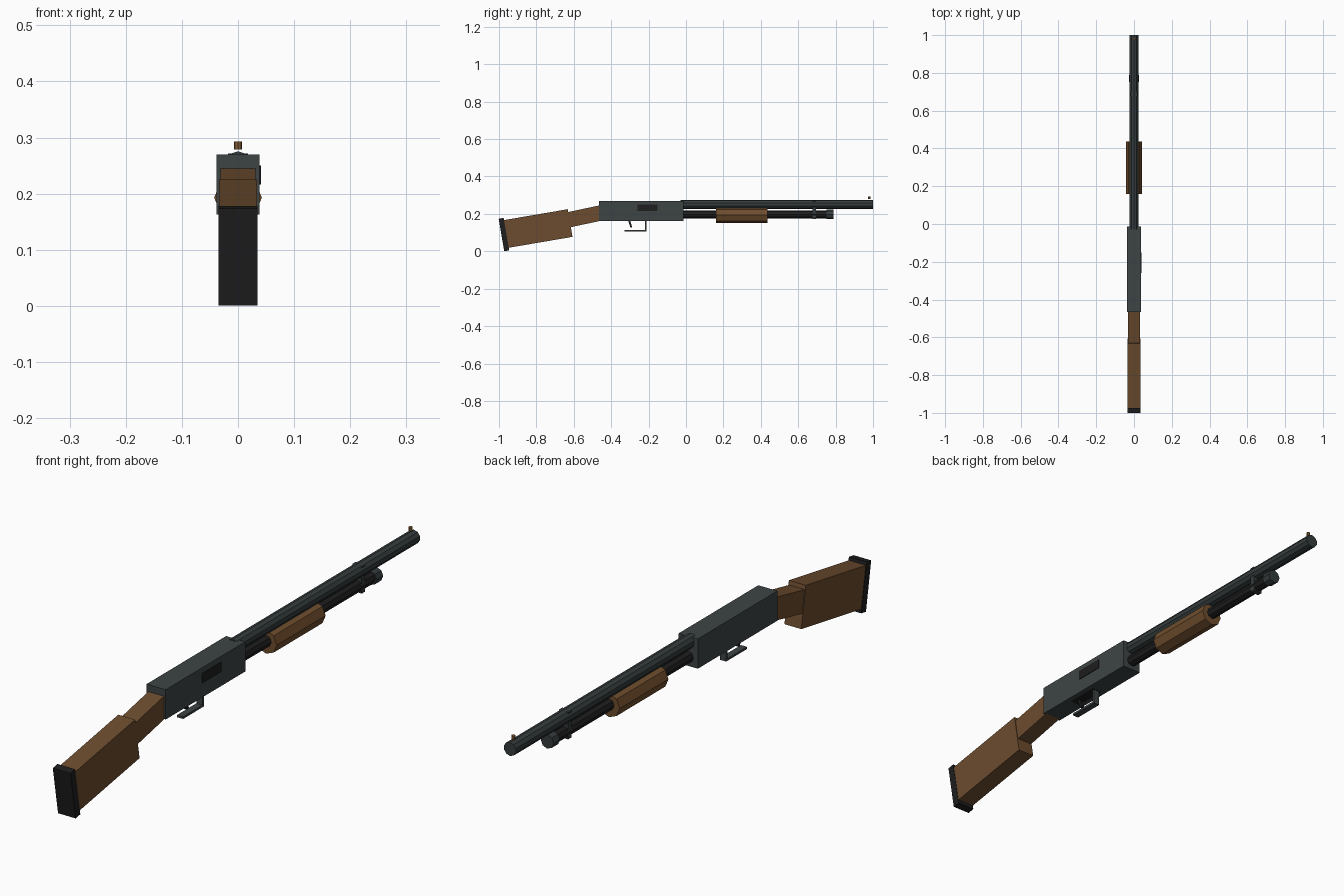
import bpy, math
from mathutils import Matrix

if "Cube" in bpy.data.objects:
    bpy.data.objects.remove(bpy.data.objects["Cube"])


def material(name, rgb):
    m = bpy.data.materials.new(name)
    m.diffuse_color = (*rgb, 1)
    m.use_nodes = True
    m.node_tree.nodes["Principled BSDF"].inputs["Base Color"].default_value = m.diffuse_color
    return m


STEEL = material("receiver_steel", (0.048, 0.058, 0.060))
BLUED = material("barrel_steel", (0.036, 0.045, 0.047))
BLACK = material("black", (0.013, 0.013, 0.014))
WOOD = material("walnut", (0.150, 0.072, 0.028))
GRIP_WOOD = material("forend_wood", (0.158, 0.075, 0.026))
BRASS = material("brass", (0.22, 0.11, 0.035))


def finish(name, mat):
    ob = bpy.context.object
    ob.name = name
    ob.data.materials.append(mat)
    return ob


def box(name, mat, w, y, z, length, height, tilt=0, x=0):
    """Box centred at (x, y, z), pitched about x by tilt degrees."""
    bpy.ops.mesh.primitive_cube_add(size=1)
    ob = finish(name, mat)
    ob.data.transform(Matrix.Translation((x, y, z))
                      @ Matrix.Rotation(math.radians(tilt), 4, 'X')
                      @ Matrix.Diagonal((w, length, height, 1)))
    return ob


def tube(name, mat, r, y0, y1, z, sides):
    """Low-poly cylinder along y with a vertex at the top."""
    bpy.ops.mesh.primitive_cylinder_add(vertices=sides, radius=r, depth=y1 - y0)
    ob = finish(name, mat)
    ob.data.transform(Matrix.Translation((0, (y0 + y1) / 2, z))
                      @ Matrix.Rotation(math.radians(90), 4, 'X'))
    return ob


# Receiver and ejection port
box("receiver", STEEL, 0.076, -0.239, 0.2165, 0.452, 0.107)
box("ejection_port", BLACK, 0.008, -0.206, 0.233, 0.108, 0.034, x=0.037)

# Barrel, magazine tube, cap, band
tube("barrel", BLUED, 0.0245, -0.03, 1.0, 0.251, 10)
tube("magazine_tube", BLACK, 0.0205, -0.03, 0.76, 0.197, 8)
tube("magazine_cap", BLUED, 0.0255, 0.752, 0.788, 0.197, 8)
box("barrel_band", BLUED, 0.036, 0.686, 0.223, 0.018, 0.098)

# Pump forend
tube("forend", GRIP_WOOD, 0.0425, 0.16, 0.437, 0.193, 8)

# Bead sight
bpy.ops.mesh.primitive_cylinder_add(vertices=8, radius=0.007, depth=0.014)
finish("bead_sight", BRASS).data.transform(Matrix.Translation((0, 0.98, 0.286)))

# Trigger group
box("trigger_plate", BLACK, 0.036, -0.27, 0.163, 0.12, 0.004)
box("trigger", BLACK, 0.012, -0.299, 0.148, 0.010, 0.044, tilt=18)
box("guard_bottom", STEEL, 0.024, -0.27, 0.110, 0.118, 0.008)
box("guard_front", STEEL, 0.024, -0.215, 0.138, 0.008, 0.06)

# Stock: wrist, butt and pad, each pitched upward to the receiver
box("stock_wrist", WOOD, 0.062, -0.545, 0.186, 0.20, 0.082, tilt=12)
box("stock_butt", WOOD, 0.067, -0.793, 0.1215, 0.352, 0.150, tilt=9.7)
box("butt_pad", BLACK, 0.070, -0.9735, 0.0895, 0.027, 0.176, tilt=9.7)
